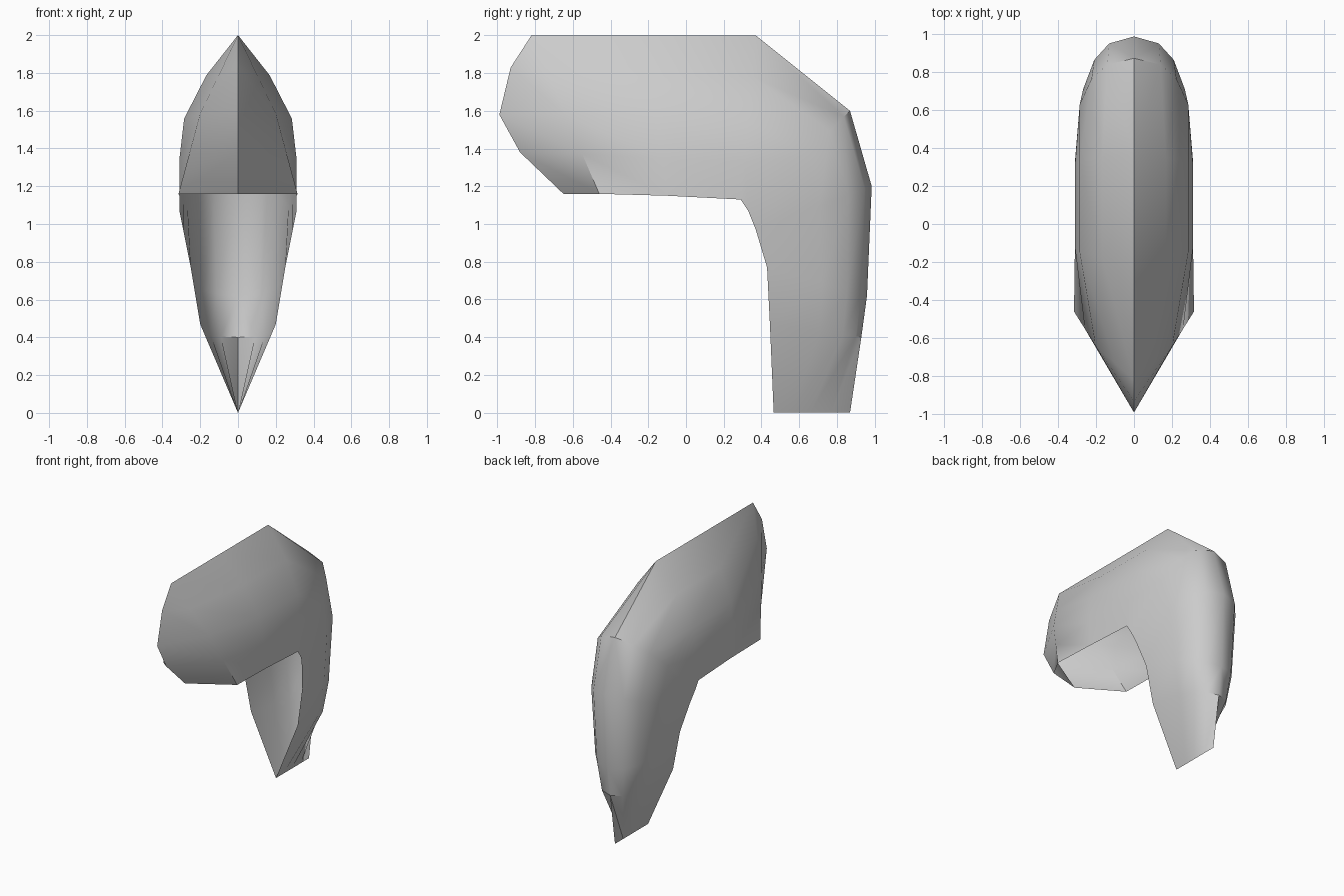
import bpy
import bmesh

cube = bpy.data.objects.get("Cube")
if cube:
    bpy.data.objects.remove(cube, do_unlink=True)

grey = bpy.data.materials.new("plain_grey")
grey.use_nodes = True
colour = (0.6, 0.6, 0.6, 1)
grey.diffuse_color = colour
grey.node_tree.nodes["Principled BSDF"].inputs["Base Color"].default_value = colour

# Cross-sections as (depth from ridge to rim, share of half width)
NOSE = [(0, 0), (.25, .32), (.5, .64), (.75, .82), (1, 1)]
HEAD = [(0, 0), (.25, .54), (.52, .92), (.77, 1), (1, 1)]
BACK = [(0, 0), (.06, .45), (.2, .72), (.45, .92), (1, 1)]

# Stations along the bent shell: ridge (y, z), rim (y, z), half width, section
STATIONS = [
    ((-.82, 2), (-.46, 1.16), .315, NOSE),
    ((-.2, 2), (-.1, 1.15), .31, HEAD),
    ((.37, 2), (.29, 1.13), .31, HEAD),
    ((.87, 1.6), (.33, 1.07), .31, BACK),
    ((.985, 1.2), (.37, .97), .29, BACK),
    ((.96, .62), (.43, .77), .25, BACK),
    ((.93, .4), (.445, .47), .2, BACK),
    ((.87, 0), (.465, 0), 0, HEAD),
]
# Centre line of the pointed front
FRONT = [(-.82, 2), (-.93, 1.83), (-.99, 1.58), (-.88, 1.38), (-.65, 1.16)]


def station(bm, ridge, rim, width, section):
    return [bm.verts.new((width * w,
                          ridge[0] + (rim[0] - ridge[0]) * t,
                          ridge[1] + (rim[1] - ridge[1]) * t))
            for t, w in section]


# Half of the hollow shell, open along its rim
bm = bmesh.new()
rows = [[bm.verts.new((0, y, z)) for y, z in FRONT]]
rows += [station(bm, *s) for s in STATIONS]
for a, b in zip(rows, rows[1:]):
    for i in range(len(a) - 1):
        bm.faces.new((a[i], a[i + 1], b[i + 1], b[i]))
bmesh.ops.remove_doubles(bm, verts=bm.verts[:], dist=.0005)

# Other half
bmesh.ops.mirror(bm, geom=bm.verts[:] + bm.edges[:] + bm.faces[:],
                 axis='X', merge_dist=.0005)
bmesh.ops.remove_doubles(bm, verts=bm.verts[:], dist=.0005)
bmesh.ops.recalc_face_normals(bm, faces=bm.faces[:])

mesh = bpy.data.meshes.new("bent_shell")
bm.to_mesh(mesh)
bm.free()
mesh.materials.append(grey)
shell = bpy.data.objects.new("bent_shell", mesh)
bpy.context.collection.objects.link(shell)
bpy.ops.object.select_all(action='DESELECT')
shell.select_set(True)
bpy.context.view_layer.objects.active = shell
bpy.ops.object.shade_smooth_by_angle(angle=.6)
